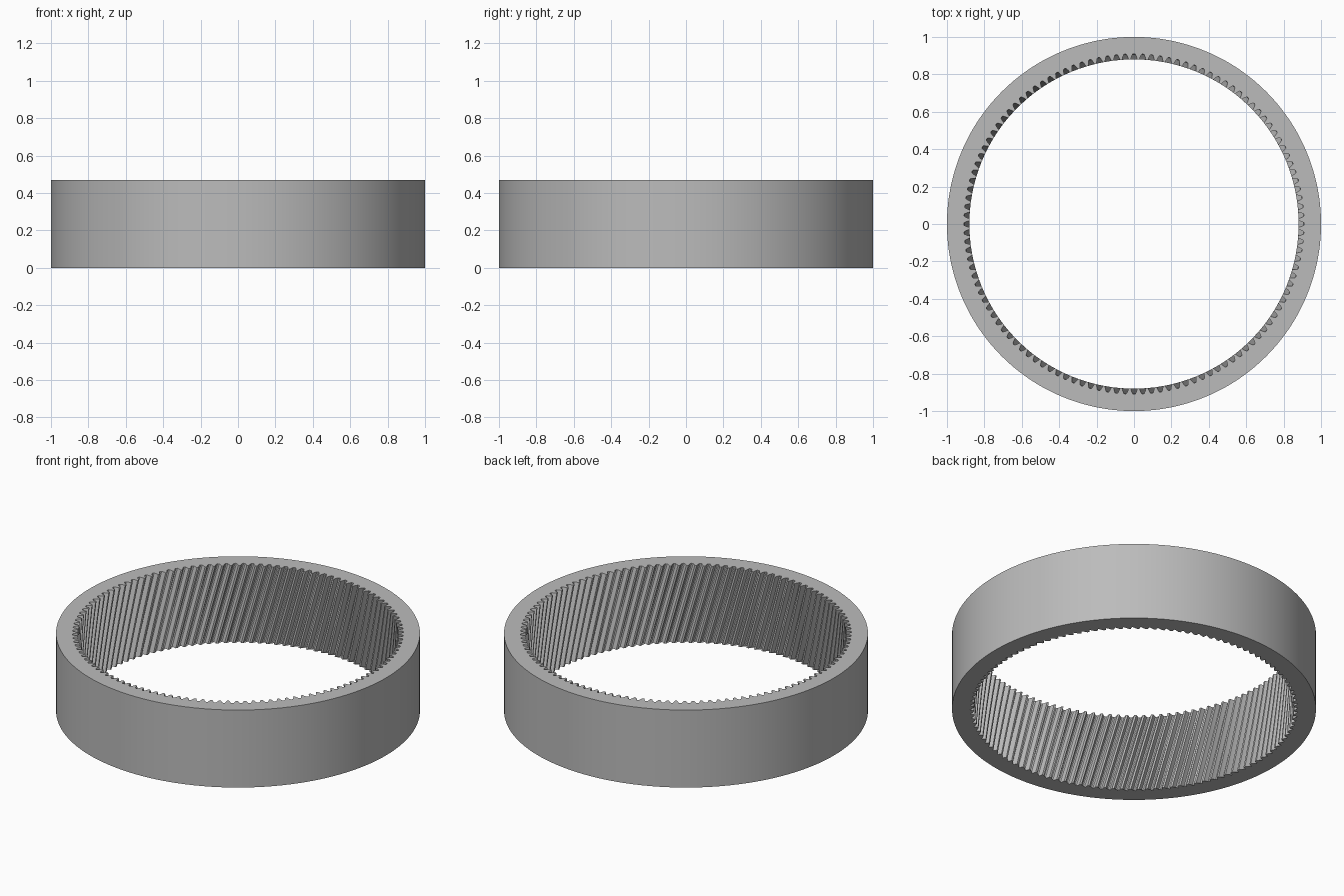
import bpy, bmesh
from math import pi, cos, sin, radians

HEIGHT = 0.47
OUTER, TIP, ROOT = 1.0, 0.88, 0.91
TEETH = 120
TWIST = radians(-8)      # helical sweep from bottom to top
LAYERS = 8
# One tooth pitch: (fraction of pitch, depth from tip 0 to root 1)
PITCH = [(-0.5, 0), (-0.38, 0), (-0.29, 0.45), (-0.16, 0.92),
         (0, 1), (0.16, 0.92), (0.29, 0.45), (0.38, 0)]

old = bpy.data.objects.get("Cube")
if old:
    bpy.data.objects.remove(old)

# Plain grey metal
grey = bpy.data.materials.new("grey_metal")
grey.use_nodes = True
color = (0.5, 0.5, 0.5, 1)
grey.diffuse_color = color
grey.node_tree.nodes["Principled BSDF"].inputs["Base Color"].default_value = color

bm = bmesh.new()


def loop(points, z):
    return [bm.verts.new((r * cos(a), r * sin(a), z)) for a, r in points]


def bridge(low, high):
    n = len(low)
    for i in range(n):
        j = (i + 1) % n
        bm.faces.new((low[i], low[j], high[j], high[i]))


# Toothed bore, with the section turned a little on each layer
step = 2 * pi / TEETH
bore = []
for k in range(LAYERS + 1):
    t = k / LAYERS
    section = [(pi / 2 + (i + f) * step + TWIST * (t - 1), TIP + (ROOT - TIP) * d)
               for i in range(TEETH) for f, d in PITCH]
    bore.append(loop(section, HEIGHT * t))
for low, high in zip(bore, bore[1:]):
    bridge(high, low)

# Smooth outer wall, matching the section at each end
walls = []
for t in (0, 1):
    start = pi / 2 + TWIST * (t - 1)
    walls.append(loop([(start + (i + f) * step, OUTER)
                       for i in range(TEETH) for f, d in PITCH], HEIGHT * t))
# Line the outer vertices up so the wall stays vertical
for low, high in zip(*walls):
    low.co.x, low.co.y = high.co.x, high.co.y

# End faces and outside
bridge(walls[0], walls[1])
bridge(bore[0], walls[0])
bridge(walls[1], bore[-1])
bmesh.ops.recalc_face_normals(bm, faces=bm.faces)

mesh = bpy.data.meshes.new("ring_gear")
bm.to_mesh(mesh)
bm.free()
mesh.materials.append(grey)
ring = bpy.data.objects.new("ring_gear", mesh)
bpy.context.collection.objects.link(ring)

# Smooth curved walls, sharp rims and teeth
bpy.context.view_layer.objects.active = ring
ring.select_set(True)
bpy.ops.object.shade_smooth_by_angle(angle=radians(25))
